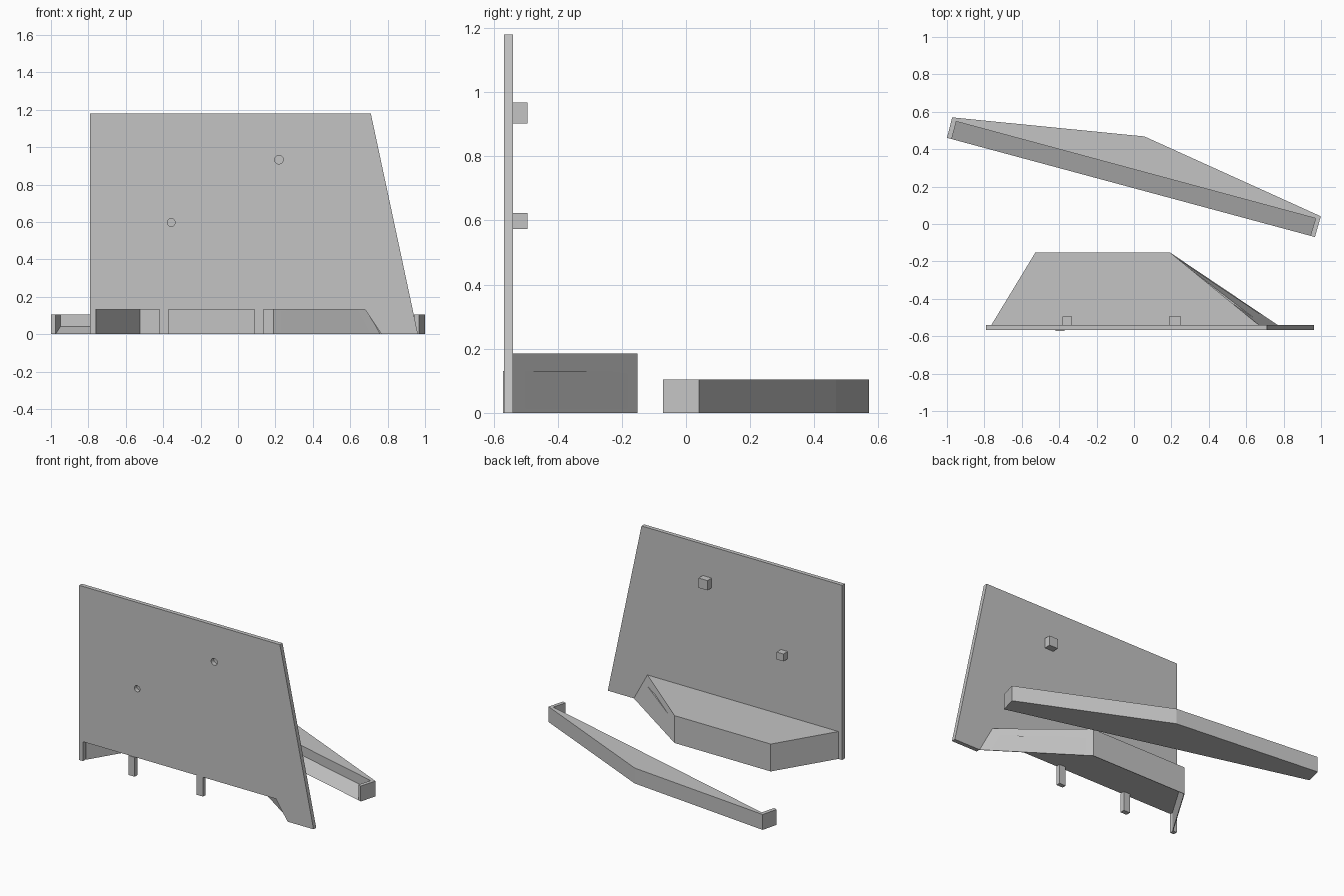
import bpy, bmesh, math
from mathutils import Vector

if "Cube" in bpy.data.objects:
    bpy.data.objects.remove(bpy.data.objects["Cube"])

grey = bpy.data.materials.new("light_grey")
grey.diffuse_color = (0.55, 0.55, 0.55, 1)
grey.use_nodes = True
grey.node_tree.nodes["Principled BSDF"].inputs["Base Color"].default_value = grey.diffuse_color


def make(name, verts, faces):
    bm = bmesh.new()
    vs = [bm.verts.new(v) for v in verts]
    for f in faces:
        bm.faces.new([vs[i] for i in f])
    bmesh.ops.recalc_face_normals(bm, faces=bm.faces[:])
    me = bpy.data.meshes.new(name)
    bm.to_mesh(me)
    bm.free()
    me.materials.append(grey)
    ob = bpy.data.objects.new(name, me)
    bpy.context.collection.objects.link(ob)
    return ob


def prism(name, outline, a, b, axis="z"):
    """Extrude an xy outline along z, or an xz outline along y."""
    n = len(outline)
    put = (lambda p, t: (p[0], p[1], t)) if axis == "z" else (lambda p, t: (p[0], t, p[1]))
    verts = [put(p, a) for p in outline] + [put(p, b) for p in outline]
    faces = [range(n), range(n, 2 * n)]
    faces += [(i, (i + 1) % n, (i + 1) % n + n, i + n) for i in range(n)]
    return make(name, verts, faces)


def box(name, x0, x1, y0, y1, z0, z1):
    return prism(name, [(x0, y0), (x1, y0), (x1, y1), (x0, y1)], z0, z1)


FRONT, BACK = -0.567, -0.539
CEIL, TOP = 0.131, 0.185

# Upright board with the wide opening along its foot
board = prism("board", [(-0.79, 0), (-0.79, 1.18), (0.71, 1.18), (0.962, 0),
                        (0.767, 0), (0.68, CEIL), (-0.762, CEIL), (-0.762, 0)],
              FRONT, BACK, "y")

# Posts dividing the opening
box("left_post", -0.42, -0.372, -0.571, BACK, 0, CEIL)
box("right_post", 0.088, 0.136, FRONT, BACK, 0, CEIL)

# Blocks on the back of the board, each behind a round hole
for side, cx, cz, half, r in (("left", -0.357, 0.599, 0.025, 0.021),
                              ("right", 0.219, 0.935, 0.033, 0.023)):
    box(side + "_block", cx - half, cx + half, BACK, -0.494, cz - half, cz + half)
    hole = [(cx + r * math.cos(math.tau * i / 24), cz - 0.002 + r * math.sin(math.tau * i / 24))
            for i in range(24)]
    cutter = prism(side + "_hole_cutter", hole, FRONT - 0.05, BACK + 0.01, "y")
    cutter.hide_render = True
    cutter.hide_viewport = True
    mod = board.modifiers.new(side + "_hole", "BOOLEAN")
    mod.operation = "DIFFERENCE"
    mod.solver = "EXACT"
    mod.object = cutter

# Hollow hood behind the board: thin walls, thick roof, open underneath
bottom = [(-0.762, BACK), (-0.527, -0.152), (0.192, -0.152), (0.767, BACK)]
top = bottom[:3] + [(0.666, BACK)]
inset = [(0.005, 0), (0.002, -0.004), (-0.002, -0.004), (-0.007, 0)]


def ring(z, d):
    t = z / TOP
    return [Vector((b[0] + (a[0] - b[0]) * t + o[0] * d, b[1] + o[1] * d, z))
            for a, b, o in zip(top, bottom, inset)]


rings = [ring(CEIL, 1), ring(0, 1), ring(0, 0), ring(TOP, 0)]
faces = [(0, 1, 2, 3), (12, 13, 14, 15)]
for k in range(3):
    for j in range(3):
        i = 4 * k + j
        faces.append((i, i + 1, i + 5, i + 4))
faces += [(0, 4, 8, 12), (3, 7, 11, 15), (0, 3, 15, 12)]
make("hood", [v for r in rings for v in r], faces)

# Separate tray: bent back wall with end plates, open at the front
li, lb = (-0.975, 0.454), (-0.95, 0.548)
ri, rb = (0.943, -0.063), (0.971, 0.03)
prism("tray_wall", [(-1.0, 0.461), li, lb, rb, ri, (0.967, -0.071),
                    (0.999, 0.041), (0.056, 0.468), (-0.972, 0.57)], 0, 0.104)

# Sloping floor of the tray
make("tray_ramp", [(*li, 0), (*ri, 0), (*rb, 0), (*lb, 0), (*rb, 0.04), (*lb, 0.04)],
     [(0, 1, 2, 3), (0, 1, 4, 5), (2, 3, 5, 4), (0, 3, 5), (1, 2, 4)])
